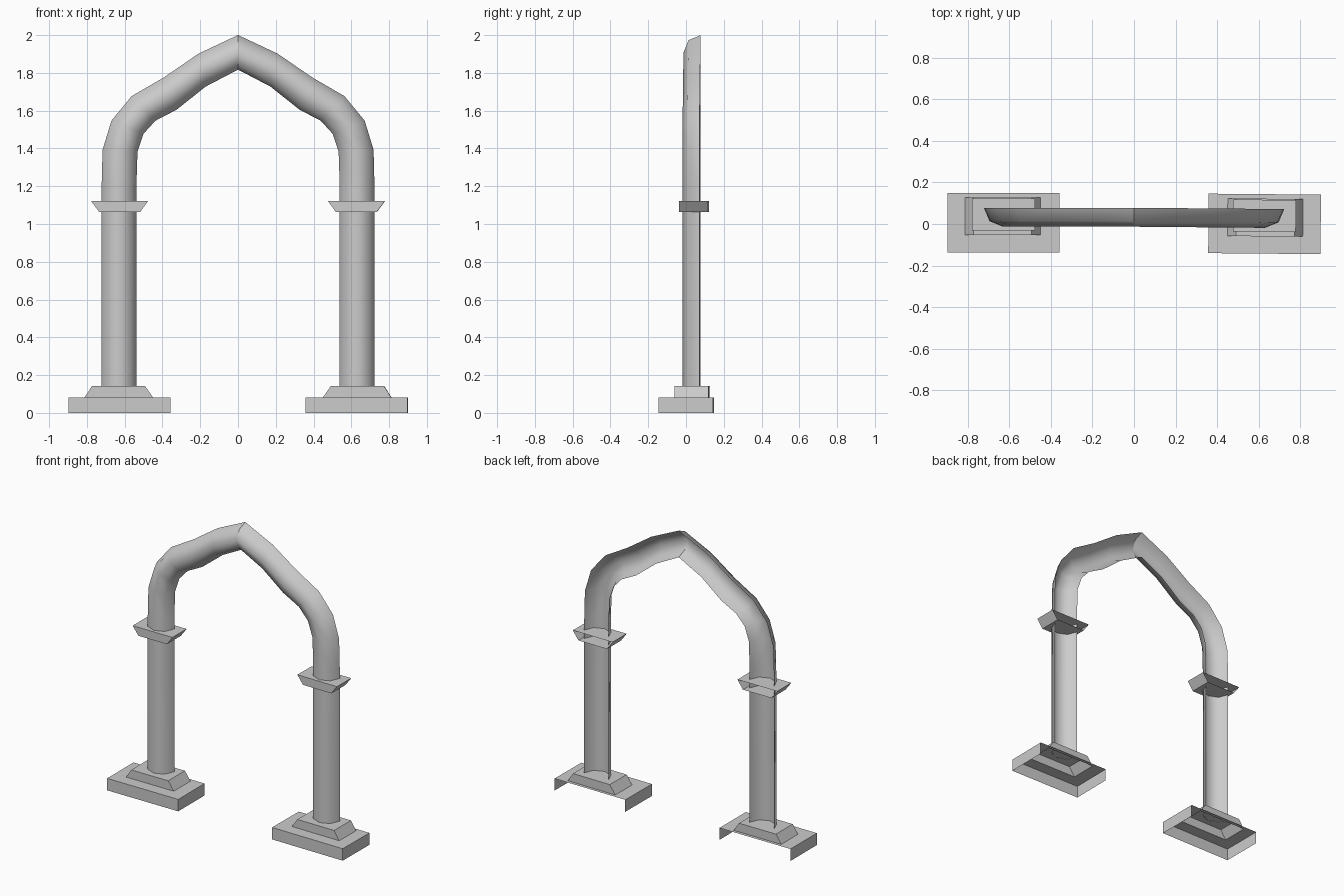
import bpy, bmesh, math

old = bpy.data.objects.get("Cube")
if old:
    bpy.data.objects.remove(old, do_unlink=True)

stone = bpy.data.materials.new("grey_stone")
stone.use_nodes = True
grey = (0.6, 0.6, 0.6, 1)
stone.diffuse_color = grey
stone.node_tree.nodes["Principled BSDF"].inputs["Base Color"].default_value = grey


def finish(bm, name, turn, smooth=False):
    mesh = bpy.data.meshes.new(name)
    for f in bm.faces:
        f.smooth = smooth
    bm.to_mesh(mesh)
    bm.free()
    mesh.materials.append(stone)
    obj = bpy.data.objects.new(name, mesh)
    obj.rotation_euler.z = turn
    bpy.context.collection.objects.link(obj)


def shell(name, side, turn, layers, open_bands=(), top=False, bottom=False):
    """Stack rectangles (x0, x1, y0, y1, z); open bands have no back face."""
    bm = bmesh.new()
    rings = []
    for x0, x1, y0, y1, z in layers:
        a, b = sorted((side * x0, side * x1))
        rings.append([bm.verts.new((x, y, z))
                      for x, y in ((a, y0), (b, y0), (b, y1), (a, y1))])
    for band, (lo, hi) in enumerate(zip(rings, rings[1:])):
        for i in range(4):
            if i == 2 and band in open_bands:
                continue
            j = (i + 1) % 4
            bm.faces.new((lo[i], lo[j], hi[j], hi[i]))
    if top:
        bm.faces.new(rings[-1])
    if bottom:
        bm.faces.new(rings[0][::-1])
    finish(bm, name, turn)


# Outer and inner edge of the half-round moulding, from foot to apex
OUTER = [(.722, .14), (.722, 1.2), (.717, 1.393), (.67, 1.547),
         (.563, 1.677), (.394, 1.775), (.209, 1.902), (0, 2)]
INNER = [(.538, .14), (.538, 1.2), (.532, 1.383), (.5, 1.478),
         (.437, 1.547), (.325, 1.605), (.172, 1.727), (0, 1.817)]
BACK, DEPTH, STEPS = .078, .091, 4


def half_arch(name, side, turn):
    bm = bmesh.new()
    rings = []
    for (ox, oz), (ix, iz) in zip(OUTER, INNER):
        ring = []
        for k in range(STEPS + 1):
            t = math.pi * k / STEPS
            w = (1 + math.cos(t)) / 2
            ring.append(bm.verts.new((side * (ix + (ox - ix) * w),
                                      BACK - DEPTH * math.sin(t),
                                      iz + (oz - iz) * w)))
        rings.append(ring)
    for lo, hi in zip(rings, rings[1:]):
        for k in range(STEPS):
            quad = (lo[k], hi[k], hi[k + 1], lo[k + 1])
            bm.faces.new(quad[::-1] if side < 0 else quad)
    finish(bm, name, turn, smooth=True)


for side, label, turn in ((-1, "right", 0), (1, "left", math.radians(-.5))):
    # Hollow base slab, open behind and below, with the plinth rising from it
    rim = (.45, .812, -.054, .127, .082)
    shell(label + "_base", side, turn,
          [(.358, .898, -.137, .149, 0), (.358, .898, -.137, .149, .082), rim],
          open_bands=(0,))
    shell(label + "_plinth", side, turn,
          [rim, (.492, .773, -.054, .127, .142)], top=True)
    # Flared capital, open behind
    shell(label + "_capital", side, turn,
          [(.518, .735, -.031, .122, 1.064), (.476, .778, -.031, .122, 1.122)],
          open_bands=(0,), top=True, bottom=True)
    half_arch(label + "_column_and_arch", side, turn)
